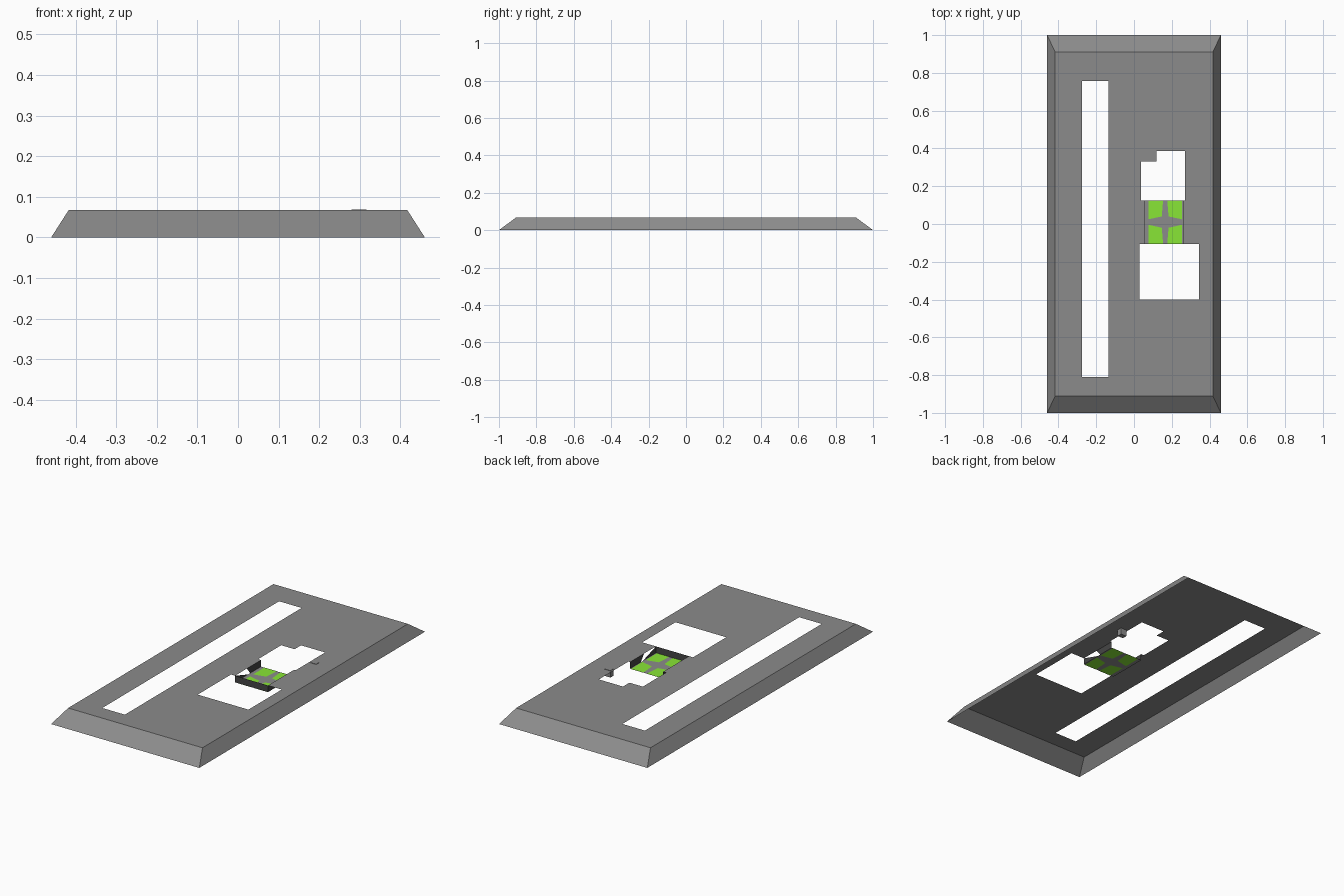
import bpy

if "Cube" in bpy.data.objects:
    bpy.data.objects.remove(bpy.data.objects["Cube"])

TOP, FLOOR = 0.067, 0.03


def material(name, color):
    mat = bpy.data.materials.new(name)
    mat.diffuse_color = (*color, 1)
    mat.use_nodes = True
    mat.node_tree.nodes["Principled BSDF"].inputs["Base Color"].default_value = mat.diffuse_color
    return mat


GREY = material("mid_grey", (0.26, 0.26, 0.26))
DARK = material("dark_grey", (0.06, 0.06, 0.06))
GREEN = material("green", (0.25, 0.79, 0.037))


def mesh_object(name, verts, faces, mat=GREY):
    mesh = bpy.data.meshes.new(name)
    mesh.from_pydata(verts, [], faces)
    mesh.materials.append(mat)
    mesh.update()
    ob = bpy.data.objects.new(name, mesh)
    bpy.context.collection.objects.link(ob)
    return ob


def rect(x0, x1, y0, y1, z):
    return [(x0, y0, z), (x1, y0, z), (x1, y1, z), (x0, y1, z)]


SIDES = [(i, (i + 1) % 4, (i + 1) % 4 + 4, i + 4) for i in range(4)]


def plate_with_holes(name, outer, holes, z):
    """Flat sheet divided along the hole edges, cells inside holes left out."""
    rects = [outer] + holes
    xs = sorted({v for r in rects for v in r[:2]})
    ys = sorted({v for r in rects for v in r[2:]})
    verts = [(x, y, z) for y in ys for x in xs]
    n, faces = len(xs), []
    for j in range(len(ys) - 1):
        for i in range(n - 1):
            cx, cy = (xs[i] + xs[i + 1]) / 2, (ys[j] + ys[j + 1]) / 2
            if not any(a < cx < b and c < cy < d for a, b, c, d in holes):
                k = j * n + i
                faces.append((k, k + 1, k + n + 1, k + n))
    return mesh_object(name, verts, faces)


# Sloping skirt, open underneath
mesh_object("sloping_skirt",
            rect(-0.46, 0.46, -1, 1, 0) + rect(-0.417, 0.417, -0.91, 0.91, TOP), SIDES)

# Top sheet: long slot, square opening, stepped opening, pocket mouth, block seat
px0, px1, py0, py1 = 0.055, 0.26, -0.105, 0.125
block = (0.28, 0.316, 0.242, 0.27)
plate_with_holes("top_plate", (-0.417, 0.417, -0.91, 0.91), [
    (-0.275, -0.135, -0.81, 0.757),
    (0.03, 0.345, -0.40, py0),
    (0.037, 0.27, py1, 0.33),
    (0.12, 0.27, 0.33, 0.387),
    (px0, px1, py0, py1),
    block], TOP)

# Small block set into the plate beside the stepped opening
mesh_object("small_block", rect(*block, 0.03) + rect(*block, TOP + 0.002),
            SIDES + [(3, 2, 1, 0), (4, 5, 6, 7)])

# Sunken pocket floor and front wall
mesh_object("pocket_floor", rect(px0, px1, py0, py1, FLOOR), [(0, 1, 2, 3)])
mesh_object("pocket_front_wall",
            [(px0, py0, FLOOR), (px1, py0, FLOOR), (px1, py0, TOP), (px0, py0, TOP)],
            [(0, 1, 2, 3)], DARK)

# Side walls, each two pieces split by a diagonal gap
for side, x in (("left", px0), ("right", px1)):
    mesh_object(f"pocket_{side}_wall", [
        (x, py0, FLOOR), (x, 0.01, FLOOR), (x, py0, TOP),
        (x, 0.03, FLOOR), (x, py1, FLOOR), (x, py1, TOP), (x, 0.0, TOP)],
        [(0, 1, 2), (3, 4, 5, 6)], DARK)

# Four green panels around a grey cross, showing on both sides of the floor
mid = 0.165
for row, end, inner, outer in (("back", py1, 0.04, 0.025),
                               ("front", py0, -0.02, -0.004)):
    for side, s in (("left", -1), ("right", 1)):
        outline = [(mid + s * 0.088, end), (mid + s * 0.011, end),
                   (mid + s * 0.018, inner), (mid + s * 0.088, outer)]
        if s * end > 0:                       # keep the upper sheet facing up
            outline.reverse()
        outline.reverse()
        verts = [(x, y, FLOOR + d) for d in (0.0008, -0.0008) for x, y in outline]
        up, down = (3, 2, 1, 0), (4, 5, 6, 7)
        panel = mesh_object(f"green_panel_{row}_{side}", verts, [up, down], GREEN)
        if panel.data.polygons[0].normal.z < 0:
            panel.data.flip_normals()
